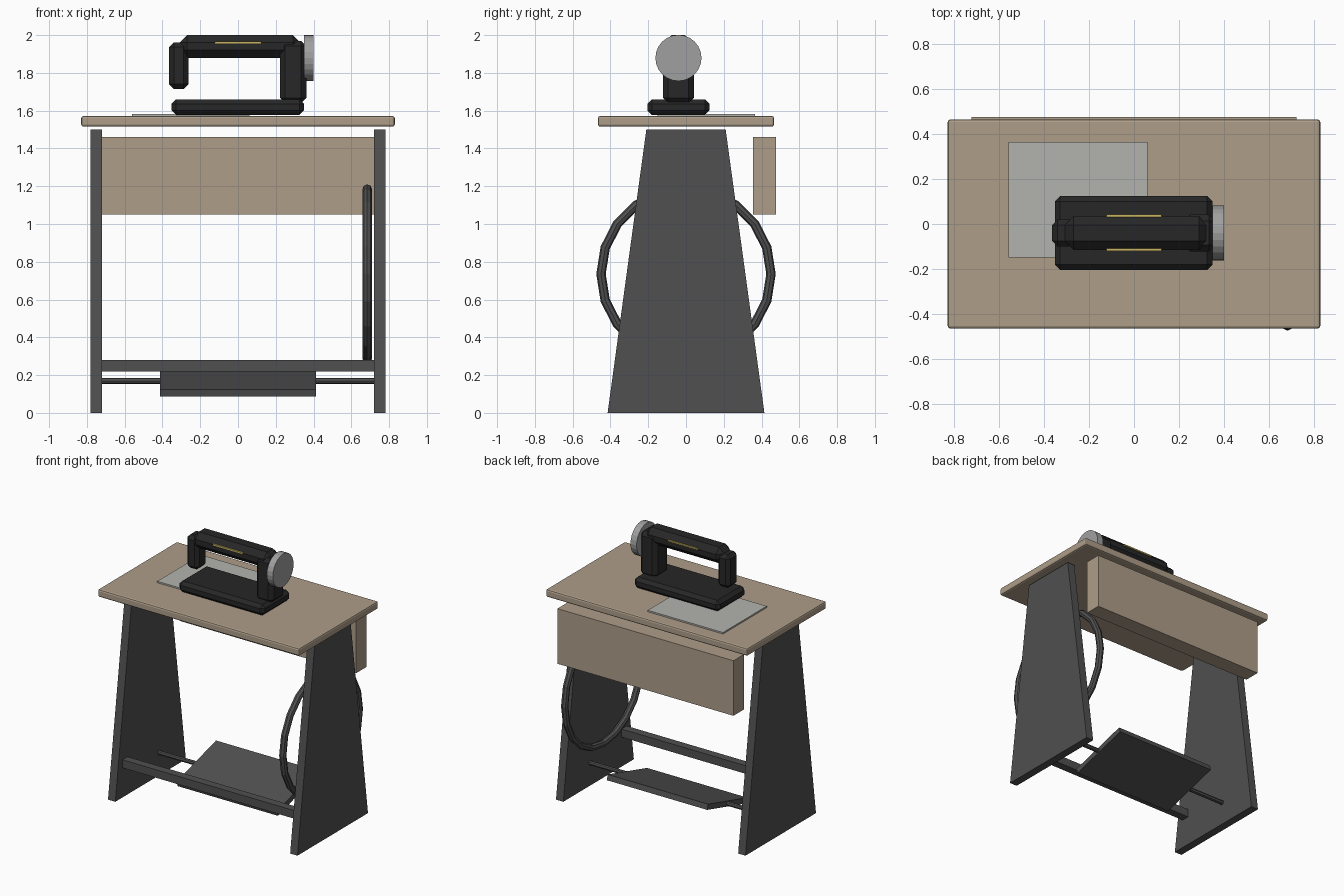
import bpy, bmesh, math

if "Cube" in bpy.data.objects:
    bpy.data.objects.remove(bpy.data.objects["Cube"])


def material(name, r, g, b):
    m = bpy.data.materials.new(name)
    m.diffuse_color = (r, g, b, 1)
    m.use_nodes = True
    m.node_tree.nodes["Principled BSDF"].inputs["Base Color"].default_value = m.diffuse_color
    return m


WOOD = material("wood", 0.42, 0.34, 0.25)
IRON = material("cast_iron", 0.08, 0.08, 0.08)
BLACK = material("black_enamel", 0.02, 0.02, 0.02)
STEEL = material("steel", 0.35, 0.35, 0.35)
PLATE = material("plate_grey", 0.45, 0.45, 0.42)
GOLD = material("gold", 0.6, 0.47, 0.12)


def finish(name, bm, mat):
    bmesh.ops.recalc_face_normals(bm, faces=bm.faces)
    me = bpy.data.meshes.new(name)
    bm.to_mesh(me)
    bm.free()
    me.materials.append(mat)
    ob = bpy.data.objects.new(name, me)
    bpy.context.collection.objects.link(ob)
    return ob


def box(name, x, y, z, mat, bevel=0, segments=1):
    """Box from (min, max) ranges, optionally bevelled."""
    bm = bmesh.new()
    bmesh.ops.create_cube(bm, size=1)
    for v in bm.verts:
        v.co = [(r[0] + r[1]) / 2 + c * (r[1] - r[0]) for c, r in zip(v.co, (x, y, z))]
    ob = finish(name, bm, mat)
    if bevel:
        mod = ob.modifiers.new("bevel", "BEVEL")
        mod.width = bevel
        mod.segments = segments
    return ob


def x_cylinder(name, x0, x1, y, z, radius, sides, mat):
    bpy.ops.mesh.primitive_cylinder_add(vertices=sides, radius=radius, depth=x1 - x0,
                                        location=((x0 + x1) / 2, y, z),
                                        rotation=(0, math.pi / 2, 0))
    ob = bpy.context.object
    ob.name = name
    ob.data.materials.append(mat)
    return ob


# Tapered side legs
for name, x0, x1 in (("left_leg", -0.78, -0.72), ("right_leg", 0.72, 0.78)):
    bm = bmesh.new()
    profile = [(-0.415, 0), (0.415, 0), (0.21, 1.5), (-0.21, 1.5)]
    face = bm.faces.new([bm.verts.new((x0, y, z)) for y, z in profile])
    ext = bmesh.ops.extrude_face_region(bm, geom=[face])["geom"]
    for v in ext:
        if isinstance(v, bmesh.types.BMVert):
            v.co.x = x1
    # the source face is kept as the second cap
    if len(bm.faces) < 6:
        bm.faces.new([v for v in bm.verts if v.co.x == x0])
    finish(name, bm, IRON)

# Table
box("table_top", (-0.83, 0.83), (-0.466, 0.466), (1.515, 1.572), WOOD, 0.012, 2)
box("rear_cabinet", (-0.725, 0.725), (0.355, 0.477), (1.05, 1.46), WOOD)
box("slide_plate", (-0.56, 0.06), (-0.15, 0.365), (1.565, 1.583), PLATE)

# Stand: crossbar, treadle and drive wheel
box("crossbar", (-0.73, 0.73), (-0.33, -0.27), (0.22, 0.28), IRON)
x_cylinder("treadle_rod", -0.73, 0.73, 0.1, 0.17, 0.016, 8, IRON)
treadle = box("treadle", (-0.413, 0.413), (-0.24, 0.24), (-0.02, 0.02), IRON)
treadle.location = (0, 0.105, 0.17)
treadle.rotation_euler.x = math.radians(15.5)
bpy.ops.mesh.primitive_torus_add(major_segments=20, minor_segments=8,
                                 major_radius=0.45, minor_radius=0.025,
                                 location=(0.684, 0, 0.735),
                                 rotation=(0, math.pi / 2, 0))
wheel = bpy.context.object
wheel.name = "drive_wheel"
wheel.data.materials.append(IRON)

# Sewing machine
box("machine_base", (-0.353, 0.35), (-0.205, 0.125), (1.578, 1.66), BLACK, 0.024)
box("machine_pillar", (0.222, 0.362), (-0.122, 0.042), (1.64, 1.97), BLACK, 0.028)
box("machine_arm", (-0.31, 0.33), (-0.115, 0.035), (1.88, 2.0), BLACK, 0.04)
box("machine_head", (-0.365, -0.263), (-0.1, 0.02), (1.715, 1.962), BLACK, 0.025)
x_cylinder("hand_wheel", 0.35, 0.4, -0.04, 1.879, 0.122, 24, STEEL)

# Gilt trim on both faces of the arm
for name, y in (("front_trim", -0.115), ("back_trim", 0.037)):
    box(name, (-0.123, 0.123), (y - 0.006, y + 0.006), (1.956, 1.966), GOLD)
